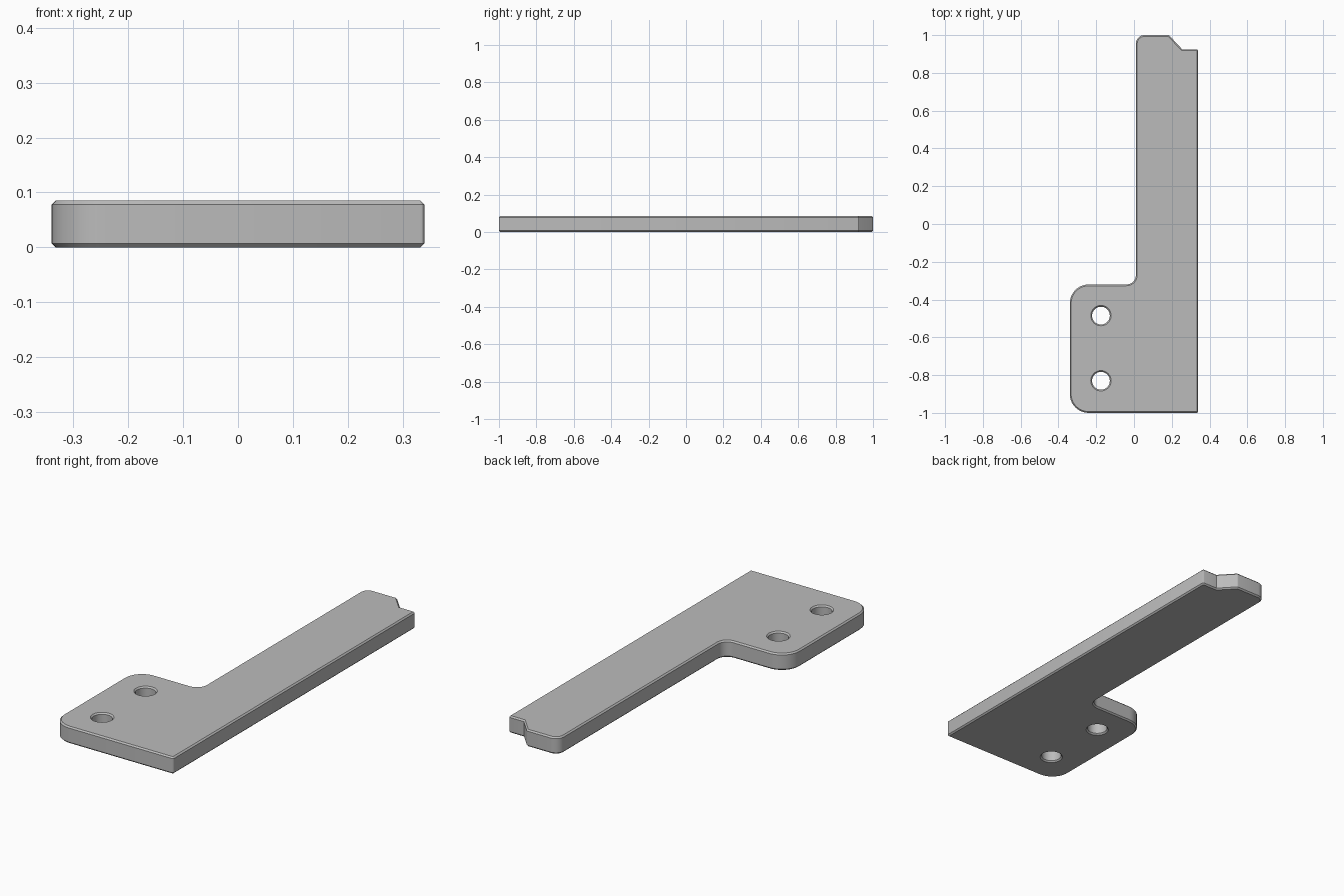
import bpy, bmesh, math
from mathutils import Vector

HEIGHT, BEVEL = 0.085, 0.007

cube = bpy.data.objects.get("Cube")
if cube:
    bpy.data.objects.remove(cube, do_unlink=True)


def rounded(corners, steps=10):
    """Counter-clockwise outline with a fillet radius on each corner."""
    pts = []
    for i, (x, y, r) in enumerate(corners):
        p = Vector((x, y))
        a = (Vector(corners[i - 1][:2]) - p).normalized()
        b = (Vector(corners[(i + 1) % len(corners)][:2]) - p).normalized()
        if r == 0:
            pts.append(p)
            continue
        half = a.angle(b) / 2
        centre = p + (a + b).normalized() * r / math.sin(half)
        start = p + a * r / math.tan(half) - centre
        end = p + b * r / math.tan(half) - centre
        sweep = math.atan2(start.x * end.y - start.y * end.x, start.dot(end))
        n = steps if r > 0.02 else 3
        for k in range(n + 1):
            t = sweep * k / n
            c, s = math.cos(t), math.sin(t)
            pts.append(centre + Vector((start.x * c - start.y * s, start.x * s + start.y * c)))
    return pts


def inset(pts, d):
    """Mitred offset toward the solid side (left of the travel direction)."""
    out = []
    for i, p in enumerate(pts):
        a = (p - pts[i - 1]).normalized()
        b = (pts[(i + 1) % len(pts)] - p).normalized()
        na, nb = Vector((-a.y, a.x)), Vector((-b.y, b.x))
        out.append(p + (na + nb) * d / (1 + na.dot(nb)))
    return out


def circle(x, y, r, n=32):
    """Clockwise loop, so the solid lies outside it."""
    return [Vector((x + r * math.cos(-math.tau * k / n), y + r * math.sin(-math.tau * k / n)))
            for k in range(n)]


# Plate outline with the notched tip, and the two mounting holes
outline = rounded([(-0.34, -1, 0.1), (0.34, -1, 0.008), (0.34, 0.925, 0.008),
                   (0.255, 0.925, 0), (0.185, 1, 0.01), (0.01, 1, 0.045),
                   (0.01, -0.32, 0.05), (-0.34, -0.32, 0.1)])
loops = [outline, circle(-0.175, -0.485, 0.047), circle(-0.175, -0.83, 0.047)]

# Walls with chamfered rims
bm = bmesh.new()
bottom_edges, top_edges = [], []
for loop in loops:
    small = inset(loop, BEVEL)
    rings = [[bm.verts.new((p.x, p.y, z)) for p in pts] for pts, z in
             ((small, 0), (loop, BEVEL), (loop, HEIGHT - BEVEL), (small, HEIGHT))]
    n = len(loop)
    for low, high in zip(rings, rings[1:]):
        for i in range(n):
            j = (i + 1) % n
            bm.faces.new((low[i], low[j], high[j], high[i]))
    for ring, edges in ((rings[0], bottom_edges), (rings[3], top_edges)):
        edges += [bm.edges.get((ring[i - 1], ring[i])) for i in range(n)]

# Flat top and bottom with hole openings
for edges, z in ((bottom_edges, -1), (top_edges, 1)):
    bmesh.ops.triangle_fill(bm, edges=edges, use_beauty=True, normal=(0, 0, z))
bmesh.ops.recalc_face_normals(bm, faces=bm.faces)

mesh = bpy.data.meshes.new("bracket_plate")
bm.to_mesh(mesh)
bm.free()
plate = bpy.data.objects.new("bracket_plate", mesh)
bpy.context.collection.objects.link(plate)

# Plain grey finish
grey = bpy.data.materials.new("plain grey")
grey.use_nodes = True
colour = (0.5, 0.5, 0.5, 1)
grey.diffuse_color = colour
grey.node_tree.nodes["Principled BSDF"].inputs["Base Color"].default_value = colour
mesh.materials.append(grey)

bpy.context.view_layer.objects.active = plate
plate.select_set(True)
bpy.ops.object.shade_smooth_by_angle(angle=math.radians(30))
